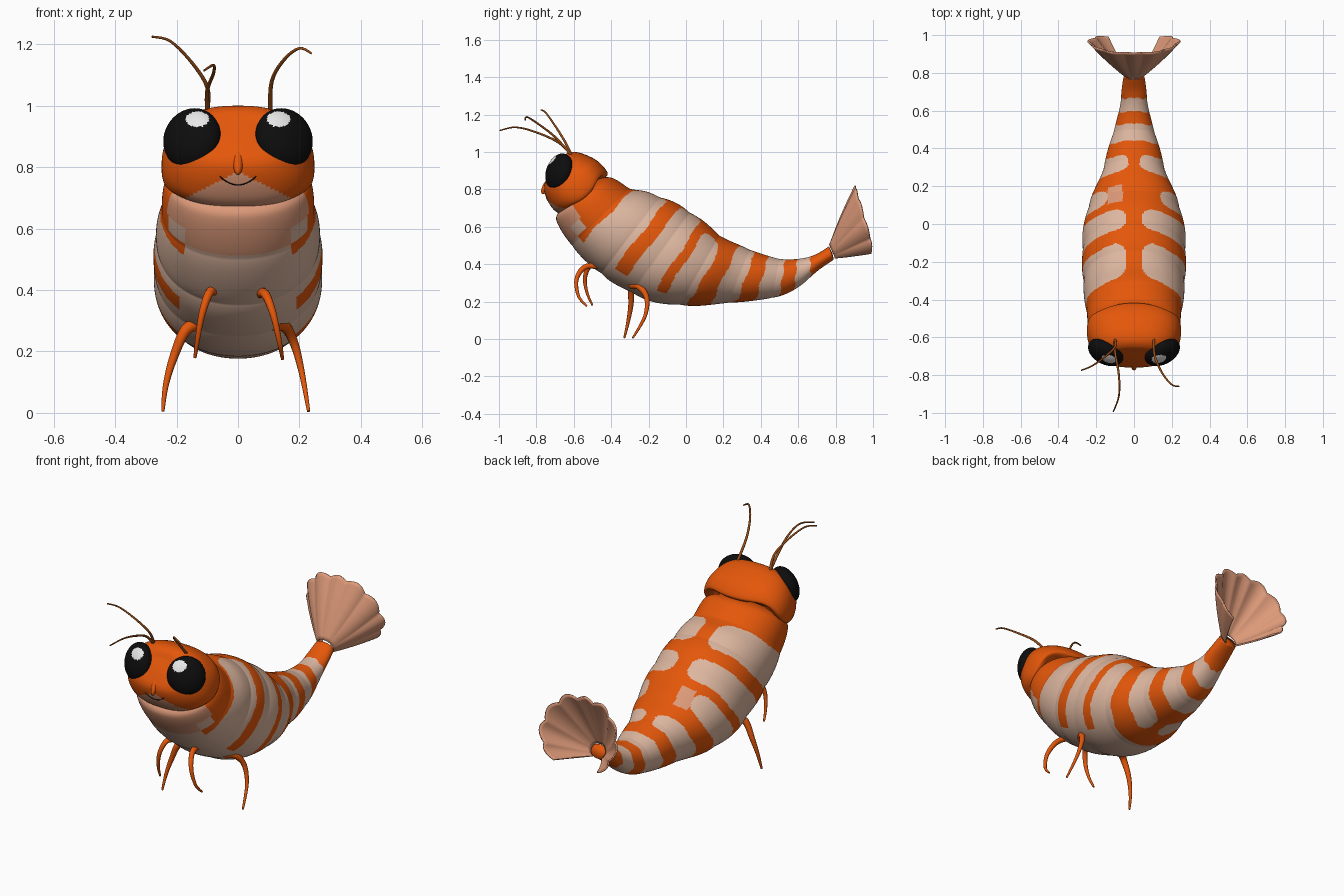
import bpy, bmesh, math
from mathutils import Vector

if "Cube" in bpy.data.objects:
    bpy.data.objects.remove(bpy.data.objects["Cube"])


def material(name, rgb):
    m = bpy.data.materials.new(name)
    m.use_nodes = True
    m.diffuse_color = (*rgb, 1)
    bsdf = m.node_tree.nodes["Principled BSDF"]
    bsdf.inputs["Base Color"].default_value = (*rgb, 1)
    bsdf.inputs["Roughness"].default_value = 0.6
    return m


ORANGE, CREAM, SALMON = 0, 1, 2
shell = [material("orange", (0.78, 0.095, 0.003)),
         material("cream", (0.72, 0.47, 0.35)),
         material("salmon", (0.72, 0.32, 0.19))]
black = material("black", (0.004, 0.004, 0.004))
white = material("white", (0.85, 0.85, 0.85))
brown = material("brown", (0.32, 0.075, 0.008))


def spline(points, t):
    """Catmull-Rom through tuples of any length, t from 0 to 1."""
    f = min(max(t, 0), 1) * (len(points) - 1)
    i = min(int(f), len(points) - 2)
    f -= i
    p, q = points[i], points[i + 1]
    o, r = points[max(i - 1, 0)], points[min(i + 2, len(points) - 1)]
    return [b + 0.5 * f * (c - a + f * (2*a - 5*b + 4*c - d + f * (3*(b - c) + d - a)))
            for a, b, c, d in zip(o, p, q, r)]


def finish(name, bm, mats):
    bmesh.ops.recalc_face_normals(bm, faces=bm.faces)
    mesh = bpy.data.meshes.new(name)
    bm.to_mesh(mesh)
    bm.free()
    for m in mats:
        mesh.materials.append(m)
    for p in mesh.polygons:
        p.use_smooth = True
    ob = bpy.data.objects.new(name, mesh)
    bpy.context.collection.objects.link(ob)
    return ob


def loft(name, sections, rows, cols, power, swell, wave, colour, tip_push):
    """Skin sections of (top y, top z, bottom y, bottom z, half width)."""
    bm = bmesh.new()
    rings = []
    for i in range(rows + 1):
        t = i / rows
        ty, tz, by, bz, hw = spline(sections, t)
        mid = Vector((0, (ty + by) / 2, (tz + bz) / 2))
        up = Vector((0, ty, tz)) - mid
        k = swell(ty)
        ring = []
        for j in range(cols):
            a = 2 * math.pi * j / cols
            s, c = math.sin(a), math.cos(a)
            x = math.copysign(abs(s) ** power, s) * hw * k
            back = Vector((0, 0.68, -0.73)) * wave(t, a)
            ring.append(bm.verts.new(mid + Vector((x, 0, 0)) + back
                                     - up * math.copysign(abs(c) ** power, c) * k))
        rings.append((ty, ring))
    for (ty, r0), (ty1, r1) in zip(rings, rings[1:]):
        for j in range(cols):
            n = (j + 1) % cols
            f = bm.faces.new((r0[j], r0[n], r1[n], r1[j]))
            a = 2 * math.pi * (j + 0.5) / cols
            f.material_index = colour((ty + ty1) / 2, min(a, 2 * math.pi - a),
                                      f.calc_center_median())
    for (_, ring), push in ((rings[0], Vector()), (rings[-1], Vector(tip_push))):
        hub = bm.verts.new(sum((v.co for v in ring), Vector()) / cols + push)
        for j in range(cols):
            bm.faces.new((ring[j], ring[(j + 1) % cols], hub))
    return finish(name, bm, shell)


# Segmented striped body: band centre, half width, gap along the spine
bands = [(-0.192, 0.092, 0.04), (0.025, 0.055, 0.045), (0.163, 0.045, 0.14),
         (0.325, 0.045, 0.03), (0.485, 0.045, 0), (0.63, 0.035, 0)]


def body_colour(ty, a, p):
    if a < 1.2 and ty < -0.35 or a < 0.75 and ty < -0.31:
        return SALMON
    if a < 0.75 and ty < 0.2 or a < 1.15 and ty < -0.31:
        return CREAM
    ty += 0.004 * math.sin(a * 6)
    for centre, half, gap in bands:
        u = (ty - centre) / half
        if abs(u) < 1:
            if abs(p.x) > gap + 0.05 * u ** 4 * (gap > 0):
                return CREAM
            if gap > 0.1 and -0.14 < p.x < -0.06:
                return SALMON
    return ORANGE


body_sections = [
    (-0.47, 0.86, -0.67, 0.69, 0.18), (-0.40, 0.86, -0.69, 0.635, 0.23),
    (-0.30, 0.805, -0.61, 0.50, 0.25), (-0.20, 0.78, -0.50, 0.39, 0.262),
    (-0.05, 0.72, -0.38, 0.30, 0.27), (0.08, 0.635, -0.20, 0.21, 0.268),
    (0.20, 0.54, 0.0, 0.18, 0.235), (0.31, 0.49, 0.18, 0.19, 0.175),
    (0.43, 0.445, 0.36, 0.207, 0.135), (0.53, 0.425, 0.50, 0.23, 0.10),
    (0.62, 0.43, 0.61, 0.285, 0.075), (0.70, 0.455, 0.71, 0.37, 0.065),
    (0.765, 0.495, 0.79, 0.425, 0.055)]
loft("body", body_sections, 340, 176, 0.95,
     lambda ty: 0.99 + 0.03 * abs(math.sin(math.pi * (ty + 0.3) / 0.16)) ** 0.7,
     lambda t, a: 0, body_colour, (0, 0.005, 0))


# Head shell with a wavy rear rim and pale muzzle
def head_colour(ty, a, p):
    return SALMON if p.y < -0.6 and p.z < 0.785 - 0.5 * abs(p.x) else ORANGE


head_sections = [
    (-0.47, 0.86, -0.60, 0.70, 0.19), (-0.425, 0.89, -0.65, 0.668, 0.24),
    (-0.47, 0.95, -0.70, 0.685, 0.248), (-0.55, 0.99, -0.735, 0.73, 0.228),
    (-0.61, 1.0, -0.757, 0.785, 0.19), (-0.65, 0.985, -0.757, 0.825, 0.14),
    (-0.675, 0.95, -0.735, 0.87, 0.07)]
head = loft("head", head_sections, 110, 112, 0.82, lambda ty: 1,
            lambda t, a: max(0, 1 - t / 0.4) * 0.016 * math.cos(4 * a),
            head_colour, (0, -0.004, 0.003))


def ellipsoid(name, centre, radii, normal, mats, rule=lambda p: 0):
    bm = bmesh.new()
    bmesh.ops.create_uvsphere(bm, u_segments=64, v_segments=48, radius=1)
    turn = Vector(normal).to_track_quat('Z', 'Y')
    for v in bm.verts:
        v.co = turn @ Vector(c * r for c, r in zip(v.co, radii)) + Vector(centre)
    for f in bm.faces:
        f.material_index = rule(f.calc_center_median())
    return finish(name, bm, mats)


# Eyes with a bright glint
def glint(p):
    return int(((abs(p.x) - 0.132) / 0.038) ** 2 + ((p.z - 0.956) / 0.025) ** 2 < 1
               and p.y < -0.65)


for side, word in ((1, "left"), (-1, "right")):
    ellipsoid(word + "_eye", (side * 0.15, -0.678, 0.893), (0.1, 0.102, 0.06),
              (side * 0.45, -0.84, 0.3), [black, white], glint)

# Small pointed snout ridge
ellipsoid("snout", (0, -0.738, 0.825), (0.018, 0.022, 0.058), (0, -0.55, -0.83), shell)


def tube(name, points, thick, thin, mat):
    curve = bpy.data.curves.new(name, 'CURVE')
    curve.dimensions = '3D'
    curve.bevel_depth = 1
    curve.bevel_resolution = 3
    curve.use_fill_caps = True
    line = curve.splines.new('POLY')
    steps = 20
    line.points.add(steps)
    for i, pt in enumerate(line.points):
        t = i / steps
        pt.co = (*spline(points, t), 1)
        pt.radius = thick + (thin - thick) * t
    line.use_smooth = True
    curve.materials.append(mat)
    ob = bpy.data.objects.new(name, curve)
    bpy.context.collection.objects.link(ob)


# Mouth line laid on the muzzle
bpy.context.view_layer.update()
smile = []
for i in range(-4, 5):
    x = i * 0.015
    spot = head.ray_cast(Vector((x, -2, 0.742 + 8 * x * x)), Vector((0, 1, 0)))[1]
    smile.append(tuple(spot))
tube("mouth", smile, 0.002, 0.002, black)

# Antennae
tube("right_outer_antenna", [(-0.1, -0.61, 0.98), (-0.1, -0.65, 1.06), (-0.15, -0.70, 1.14),
     (-0.22, -0.75, 1.21), (-0.28, -0.775, 1.225)], 0.0075, 0.0035, brown)
tube("right_inner_antenna", [(-0.1, -0.61, 0.98), (-0.1, -0.68, 1.05), (-0.08, -0.80, 1.105),
     (-0.08, -0.91, 1.132), (-0.11, -0.995, 1.115)], 0.0075, 0.0035, brown)
tube("left_antenna", [(0.105, -0.61, 0.98), (0.11, -0.70, 1.08), (0.15, -0.79, 1.15),
     (0.20, -0.85, 1.187), (0.24, -0.86, 1.17)], 0.0075, 0.0035, brown)

# Legs
tube("left_front_leg", [(0.07, -0.46, 0.39), (0.09, -0.54, 0.385), (0.115, -0.585, 0.32),
     (0.135, -0.575, 0.23), (0.145, -0.53, 0.175)], 0.018, 0.005, shell[0])
tube("right_front_leg", [(-0.06, -0.44, 0.39), (-0.09, -0.51, 0.395), (-0.115, -0.54, 0.33),
     (-0.13, -0.53, 0.25), (-0.14, -0.50, 0.18)], 0.018, 0.005, shell[0])
tube("left_rear_leg", [(0.12, -0.29, 0.29), (0.155, -0.25, 0.28), (0.185, -0.21, 0.22),
     (0.21, -0.22, 0.12), (0.23, -0.285, 0.005)], 0.023, 0.005, shell[0])
tube("right_rear_leg", [(-0.12, -0.26, 0.29), (-0.17, -0.29, 0.27), (-0.21, -0.295, 0.18),
     (-0.235, -0.31, 0.09), (-0.245, -0.33, 0.005)], 0.023, 0.005, shell[0])

# Ribbed, cupped tail fan
rim = [(0, 0.915, 0.81), (0.10, 0.915, 0.80), (0.185, 0.935, 0.735),
       (0.232, 0.965, 0.63), (0.205, 0.995, 0.53), (0.14, 1.0, 0.46)]
bm = bmesh.new()
cols, rows, grid = 108, 16, []
for i in range(cols + 1):
    w = 2 * i / cols - 1
    x, y, z = spline(rim, abs(w))
    edge = Vector((math.copysign(x, w), y, z))
    root = Vector((edge.x * 0.2, 0.765 + (y - 0.9) * 0.3, 0.465 + (z - 0.62) * 0.2))
    rib = abs(math.cos(4.5 * math.pi * w))
    out = Vector((edge.x, -0.06, (z - 0.6) * 0.3)).normalized()
    column = []
    for j in range(rows + 1):
        t = j / rows
        p = root.lerp(edge, t * (0.96 + 0.04 * rib))
        p += out * (0.014 * rib * t + 0.006 * math.sin(math.pi * t))
        column.append(bm.verts.new(p))
    grid.append(column)
for c0, c1 in zip(grid, grid[1:]):
    for j in range(rows):
        bm.faces.new((c0[j], c1[j], c1[j + 1], c0[j + 1]))
fan = finish("tail_fan", bm, [shell[SALMON]])
solid = fan.modifiers.new("thickness", 'SOLIDIFY')
solid.thickness = 0.008
solid.offset = 0
